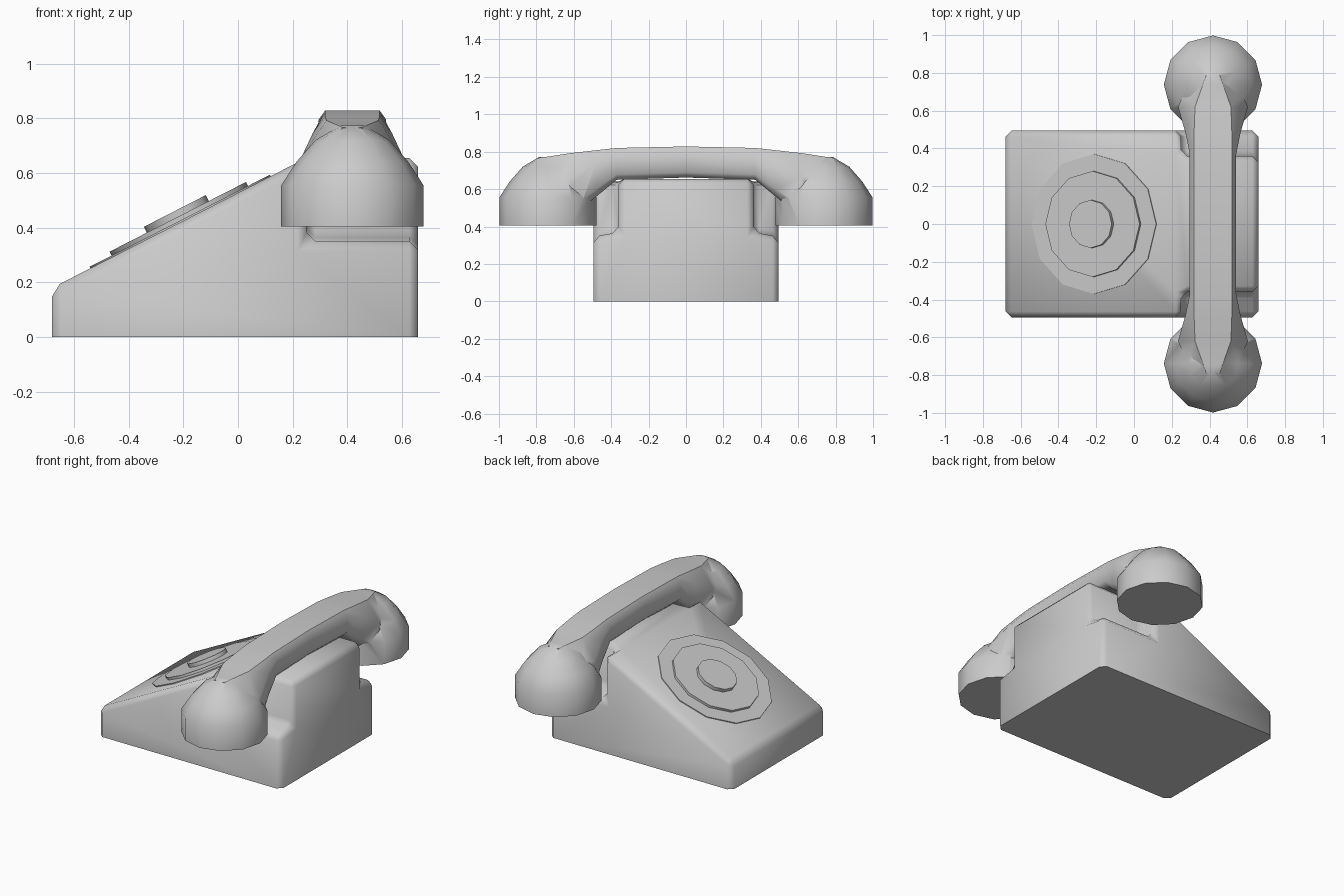
import bpy, bmesh, math
from mathutils import Matrix, Vector

if "Cube" in bpy.data.objects:
    bpy.data.objects.remove(bpy.data.objects["Cube"])


def finish(bm, name, angle=50):
    bmesh.ops.recalc_face_normals(bm, faces=bm.faces)
    mesh = bpy.data.meshes.new(name)
    bm.to_mesh(mesh)
    bm.free()
    obj = bpy.data.objects.new(name, mesh)
    bpy.context.collection.objects.link(obj)
    smooth(obj, angle)
    return obj


def smooth(obj, angle):
    bpy.ops.object.select_all(action='DESELECT')
    obj.select_set(True)
    bpy.context.view_layer.objects.active = obj
    bpy.ops.object.shade_smooth_by_angle(angle=math.radians(angle))


# Wedge body with a notch at each rear side for the handset cups
def make_body():
    bm = bmesh.new()
    rings = []
    for y in (-0.495, -0.36, 0.36, 0.495):
        floor = 0.345 if abs(y) > 0.4 else 0.37
        side = [(-0.68, 0), (0.658, 0), (0.658, floor), (0.25, floor), (0.25, 0.655), (-0.68, 0.18)]
        rings.append([bm.verts.new((x, y, z)) for x, z in side])
    back_l, back_r = (bm.verts.new((0.658, y, 0.655)) for y in (-0.36, 0.36))
    bm.faces.new(rings[0])
    bm.faces.new(rings[3])
    for a, b in ((rings[0], rings[1]), (rings[2], rings[3])):
        for i in range(6):
            j = (i + 1) % 6
            bm.faces.new((a[i], a[j], b[j], b[i]))
    a = rings[1][:3] + [back_l] + rings[1][4:]
    b = rings[2][:3] + [back_r] + rings[2][4:]
    for i in range(6):
        j = (i + 1) % 6
        bm.faces.new((a[i], a[j], b[j], b[i]))
    for ring, back in ((rings[1], back_l), (rings[2], back_r)):
        bm.faces.new((ring[2], back, ring[4], ring[3]))
    bmesh.ops.recalc_face_normals(bm, faces=bm.faces)
    bmesh.ops.dissolve_limit(bm, angle_limit=0.02, verts=bm.verts, edges=bm.edges)
    sharp = [e for e in bm.edges if e.calc_face_angle(0) > 0.3
             and not all(v.co.z < 0.001 for v in e.verts)]
    bmesh.ops.bevel(bm, geom=sharp, offset=0.032, segments=1, profile=0.5,
                    affect='EDGES', clamp_overlap=False)
    return finish(bm, "body")


make_body()

# Dial discs lying on the slope
tilt = math.atan2(0.475, 0.93)
normal = Vector((-math.sin(tilt), 0, math.cos(tilt)))
for name, radius, height in (("dial_base", 0.37, 0.006), ("dial_ring", 0.28, 0.022), ("dial_hub", 0.127, 0.046)):
    bm = bmesh.new()
    depth = height + 0.02
    foot = Vector((-0.21, 0, 0.18 + 0.47 * math.tan(tilt)))
    place = Matrix.Translation(foot + normal * (height - depth / 2)) @ Matrix.Rotation(-tilt, 4, 'Y')
    bmesh.ops.create_cone(bm, cap_ends=True, segments=12, radius1=radius, radius2=radius,
                          depth=depth, matrix=place)
    finish(bm, name)


# Lofts closed rings of points into a solid
def loft(rings):
    bm = bmesh.new()
    loops = [[bm.verts.new(p) for p in ring] for ring in rings]
    for a, b in zip(loops, loops[1:]):
        n = len(a)
        for i in range(n):
            bm.faces.new((a[i], a[(i + 1) % n], b[(i + 1) % n], b[i]))
    bm.faces.new(loops[0])
    bm.faces.new(loops[-1])
    return bm


# Handset grip: y, top half width, half width, top, shoulder, low, bottom
CX = 0.418
half = [(0, 0.1, 0.123, 0.828, 0.795, 0.69, 0.662),
        (0.37, 0.1, 0.123, 0.82, 0.785, 0.68, 0.65),
        (0.48, 0.1, 0.145, 0.808, 0.745, 0.6, 0.56),
        (0.62, 0.095, 0.185, 0.792, 0.66, 0.5, 0.45),
        (0.79, 0.035, 0.11, 0.766, 0.69, 0.5, 0.45)]
sections = [(-s[0],) + s[1:] for s in half[:0:-1]] + half
rings = []
for y, t, w, top, shoulder, low, bottom in sections:
    right = [(t, top), (w, shoulder), (w, low), (w * 0.75, bottom)]
    outline = right + [(-x, z) for x, z in reversed(right)]
    rings.append([(CX + x, y, z) for x, z in outline])
handset = finish(loft(rings), "handset")

# Domed ear and mouth cups, fused to the grip
profile = [(0.26, 0.405), (0.26, 0.555), (0.205, 0.64), (0.135, 0.72), (0.045, 0.773)]
for name, cy in (("ear_cup", 0.738), ("mouth_cup", -0.738)):
    cup = finish(loft([[(CX + r * math.cos(i * math.pi / 6), cy + r * math.sin(i * math.pi / 6), z)
                        for i in range(12)] for r, z in profile]), name)
    mod = handset.modifiers.new(name, 'BOOLEAN')
    mod.operation = 'UNION'
    mod.solver = 'EXACT'
    mod.object = cup
    bpy.ops.object.select_all(action='DESELECT')
    bpy.context.view_layer.objects.active = handset
    bpy.ops.object.modifier_apply(modifier=name)
    bpy.data.objects.remove(cup)
smooth(handset, 50)
